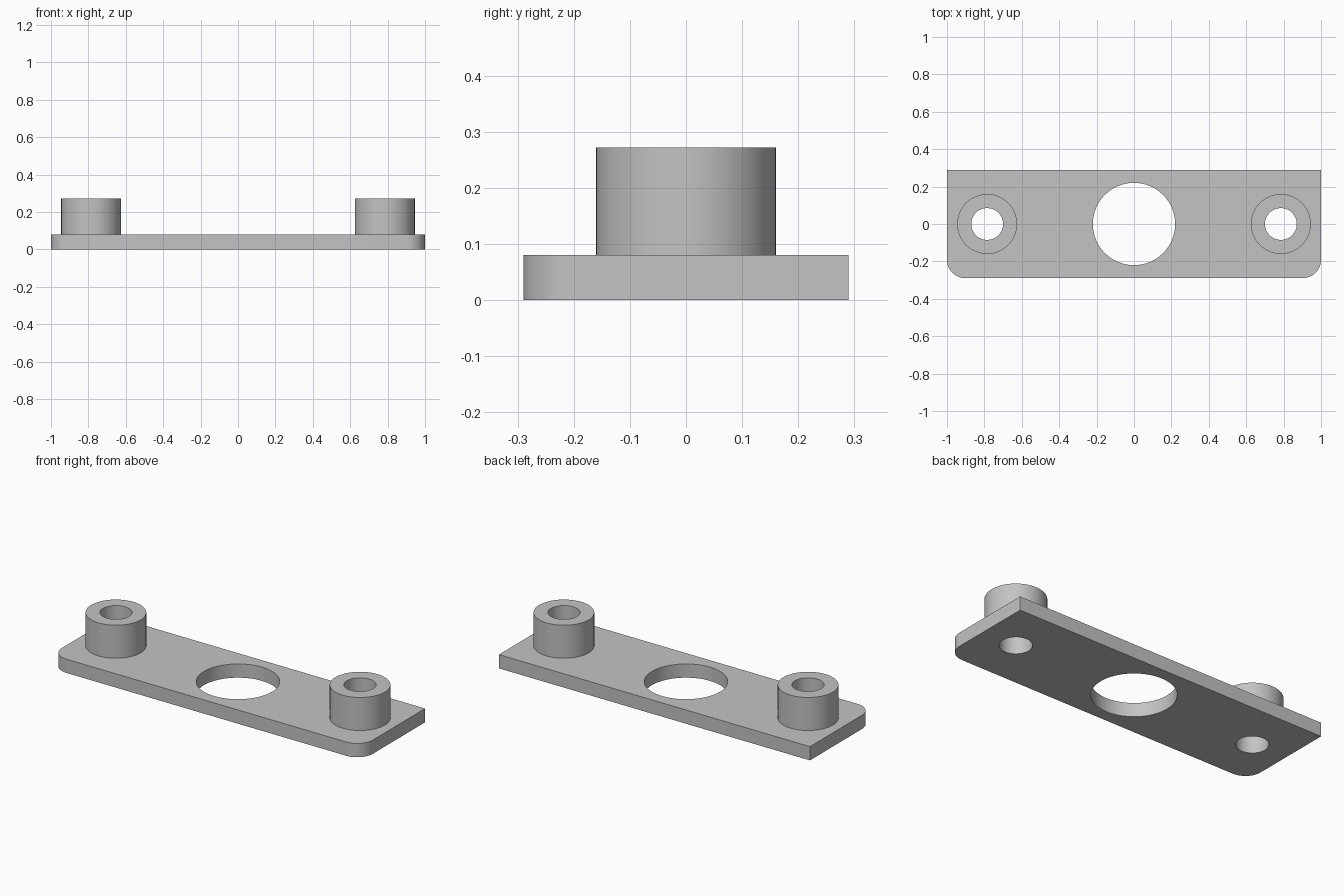
import bpy, bmesh, math

if "Cube" in bpy.data.objects:
    bpy.data.objects.remove(bpy.data.objects["Cube"], do_unlink=True)

LENGTH, WIDTH, THICK, TOP = 2.0, 0.58, 0.08, 0.272
BOSS_X, BOSS_R, BORE_R, WINDOW_R, CORNER_R = 0.785, 0.16, 0.085, 0.22, 0.1

grey = bpy.data.materials.new("plain grey")
grey.use_nodes = True
colour = (0.55, 0.55, 0.55, 1)
grey.diffuse_color = colour
grey.node_tree.nodes["Principled BSDF"].inputs["Base Color"].default_value = colour


def cylinder(name, x, radius, z0, z1):
    bpy.ops.mesh.primitive_cylinder_add(vertices=64, radius=radius, depth=z1 - z0,
                                        location=(x, 0, (z0 + z1) / 2))
    obj = bpy.context.object
    obj.name = name
    obj.data.materials.append(grey)
    return obj


def drill(obj, x, radius):
    cutter = cylinder("cutter", x, radius, -0.1, TOP + 0.1)
    cutter.hide_render = True
    mod = obj.modifiers.new("hole", 'BOOLEAN')
    mod.operation, mod.solver, mod.object = 'DIFFERENCE', 'EXACT', cutter
    bpy.context.view_layer.objects.active = obj
    bpy.ops.object.modifier_apply(modifier=mod.name)
    bpy.data.objects.remove(cutter, do_unlink=True)


def smooth(obj):
    bpy.ops.object.select_all(action='DESELECT')
    obj.select_set(True)
    bpy.context.view_layer.objects.active = obj
    bpy.ops.object.shade_smooth_by_angle(angle=math.radians(30))


# Base plate: rounded front corners, square back corners
bpy.ops.mesh.primitive_cube_add(size=1, location=(0, 0, THICK / 2))
plate = bpy.context.object
plate.name = "base_plate"
plate.data.materials.append(grey)
bm = bmesh.new()
bm.from_mesh(plate.data)
bmesh.ops.scale(bm, vec=(LENGTH, WIDTH, THICK), verts=bm.verts)
front = [e for e in bm.edges if all(v.co.y < 0 for v in e.verts)
         and abs(e.verts[0].co.z - e.verts[1].co.z) > 0.01]
bmesh.ops.bevel(bm, geom=front, offset=CORNER_R, segments=12, profile=0.5, affect='EDGES')
bm.to_mesh(plate.data)
bm.free()

# Central window and the bores through the plate
drill(plate, 0, WINDOW_R)
for x in (-BOSS_X, BOSS_X):
    drill(plate, x, BORE_R)
smooth(plate)

# Hollow round bosses
for side, x in (("right", -BOSS_X), ("left", BOSS_X)):
    boss = cylinder(side + "_boss", x, BOSS_R, THICK, TOP)
    drill(boss, x, BORE_R)
    smooth(boss)
